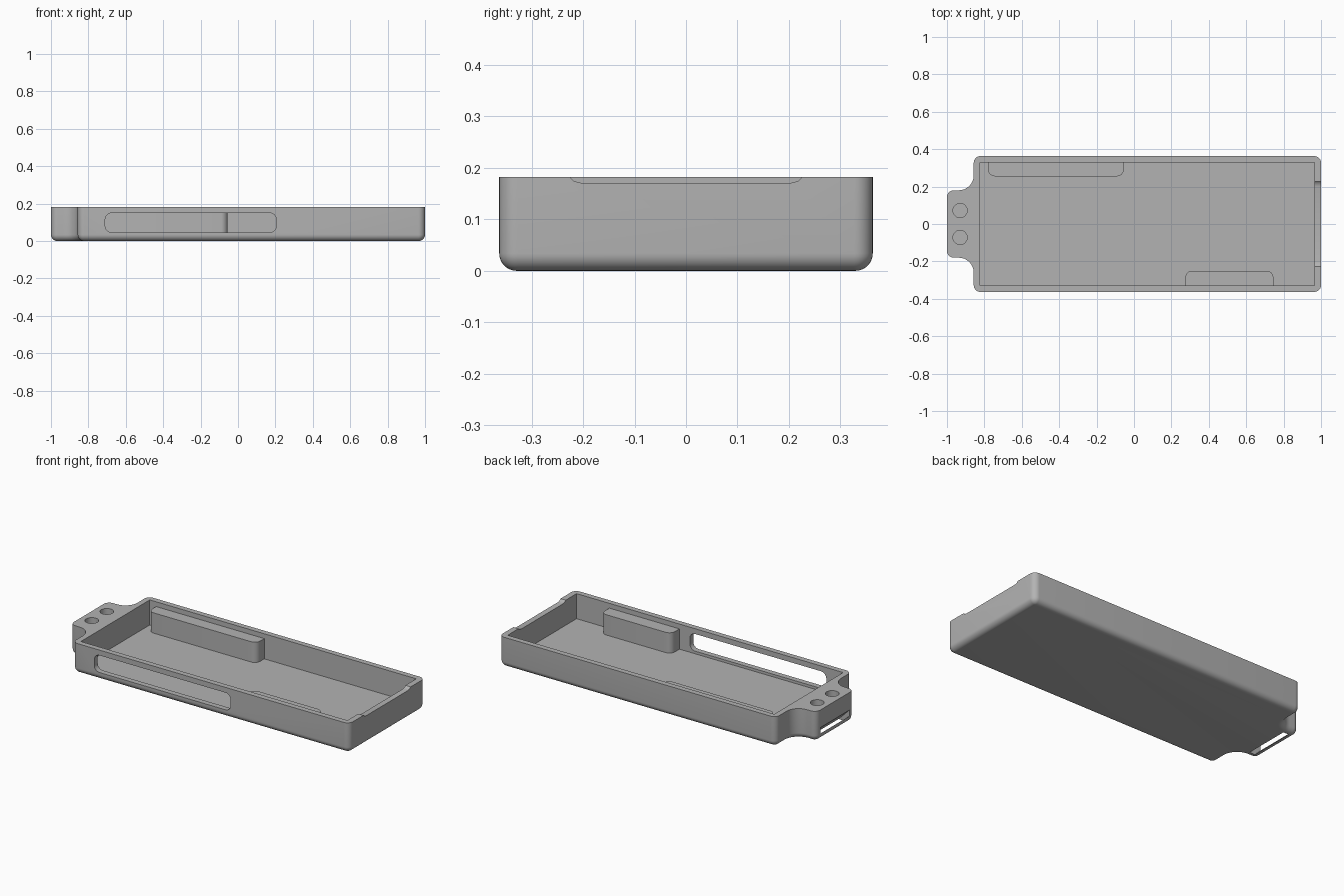
import bpy, bmesh, math
from mathutils import Vector

cube = bpy.data.objects.get("Cube")
if cube:
    bpy.data.objects.remove(cube, do_unlink=True)

grey = bpy.data.materials.new("plain grey")
grey.use_nodes = True
grey.diffuse_color = (0.45, 0.45, 0.45, 1)
grey.node_tree.nodes["Principled BSDF"].inputs["Base Color"].default_value = grey.diffuse_color

# Maps profile (u, v) and extrusion depth w to space
AXES = {
    "x": lambda u, v, w: (w, u, v),
    "y": lambda u, v, w: (u, w, v),
    "z": lambda u, v, w: (u, v, w),
}


def outline(corners, inset=0.0, steps=8):
    """Counter-clockwise profile of (u, v, radius) corners, filleted and inset."""
    points = []
    for i, (u, v, r) in enumerate(corners):
        p = Vector((u, v))
        before = (Vector(corners[i - 1][:2]) - p).normalized()
        after = (Vector(corners[(i + 1) % len(corners)][:2]) - p).normalized()
        turn = 1 if after.cross(before) > 0 else -1
        p = p + (before + after) * turn * inset
        if r == 0:
            points.append(p)
            continue
        r -= turn * inset
        centre = p + (before + after) * r
        for k in range(steps + 1):
            a = math.pi / 2 * k / steps
            points.append(centre - (after * math.cos(a) + before * math.sin(a)) * r)
    return points


def prism(name, corners, low, high, axis="z", soft=0.0, steps=8):
    """Extruded profile; soft rounds the edge at the low end."""
    layers = [(low, 0.0)]
    if soft:
        layers = []
        for k in range(steps + 1):
            a = math.pi / 2 * k / steps
            layers.append((low + soft * (1 - math.sin(a)), soft * (1 - math.cos(a))))
        layers.reverse()
    layers.append((high, 0.0))
    layers.sort()
    bm = bmesh.new()
    rings = [[bm.verts.new(AXES[axis](p.x, p.y, w)) for p in outline(corners, inset)]
             for w, inset in layers]
    for a, b in zip(rings, rings[1:]):
        for i in range(len(a)):
            bm.faces.new((a[i - 1], a[i], b[i], b[i - 1]))
    bm.faces.new(rings[0])
    bm.faces.new(rings[-1])
    bmesh.ops.recalc_face_normals(bm, faces=bm.faces)
    mesh = bpy.data.meshes.new(name)
    bm.to_mesh(mesh)
    bm.free()
    mesh.materials.append(grey)
    obj = bpy.data.objects.new(name, mesh)
    bpy.context.collection.objects.link(obj)
    return obj


def rect(u0, u1, v0, v1, r=0.0):
    return [(u0, v0, r), (u1, v0, r), (u1, v1, r), (u0, v1, r)]


def activate(obj):
    bpy.ops.object.select_all(action="DESELECT")
    obj.select_set(True)
    bpy.context.view_layer.objects.active = obj


def cut(obj, cutter):
    activate(obj)
    mod = obj.modifiers.new("cut", "BOOLEAN")
    mod.operation, mod.solver, mod.object = "DIFFERENCE", "EXACT", cutter
    bpy.ops.object.modifier_apply(modifier=mod.name)
    bpy.data.objects.remove(cutter, do_unlink=True)


H, W, R = 0.182, 0.363, 0.036       # height, half width, corner radius
END, TAB, FLOOR = -0.857, 0.18, 0.03

# Tray body with a narrower tab at one end and a rounded underside
half = [(1, W, R), (END, W, R), (END, TAB, 0.08), (-1, TAB, R)]
body = prism("tray_body", half + [(u, -v, r) for u, v, r in reversed(half)],
             0, H, soft=0.034)

# Open cavity
cut(body, prism("cavity", rect(-0.823, 0.965, -0.33, 0.33), FLOOR, 0.3))
# Long rounded window in the front wall
cut(body, prism("window", rect(-0.71, 0.205, 0.046, 0.15, 0.035), -0.5, -0.3, "y"))
# Shallow notch in the rim of the end wall
cut(body, prism("notch", [(-0.2, 0.17, 0), (0.2, 0.17, 0), (0.217, 0.174, 0), (0.235, 0.19, 0),
                          (-0.235, 0.19, 0), (-0.217, 0.174, 0)], 0.95, 1.1, "x"))
# Two blind round holes in the tab
for side in (-1, 1):
    c, r = side * 0.072, 0.038
    cut(body, prism("hole", rect(-0.93 - r, -0.93 + r, c - r, c + r, r * 0.999), 0.09, 0.3))
# Slanted strap slot from the tab's end face to its underside
d, t = 0.057, 0.018
cut(body, prism("strap_slot", [(-1.05, d + 0.05 - t, 0), (d - 0.95, -0.05 - t, 0),
                               (d - 0.95, -0.05 + t, 0), (-1.05, d + 0.05 + t, 0)],
                -0.14, 0.14, "y"))

# Blocks standing against the inner walls
back = prism("back_block", [(-0.78, 0.255, R), (-0.055, 0.255, R), (-0.055, 0.34, 0),
                            (-0.78, 0.34, 0)], FLOOR - 0.01, 0.153)
front = prism("front_block", [(0.275, -0.34, 0), (0.745, -0.34, 0), (0.745, -0.25, R),
                              (0.275, -0.25, R)], FLOOR - 0.01, 0.153)

for obj in (body, back, front):
    activate(obj)
    bpy.ops.object.shade_smooth_by_angle(angle=math.radians(30))
